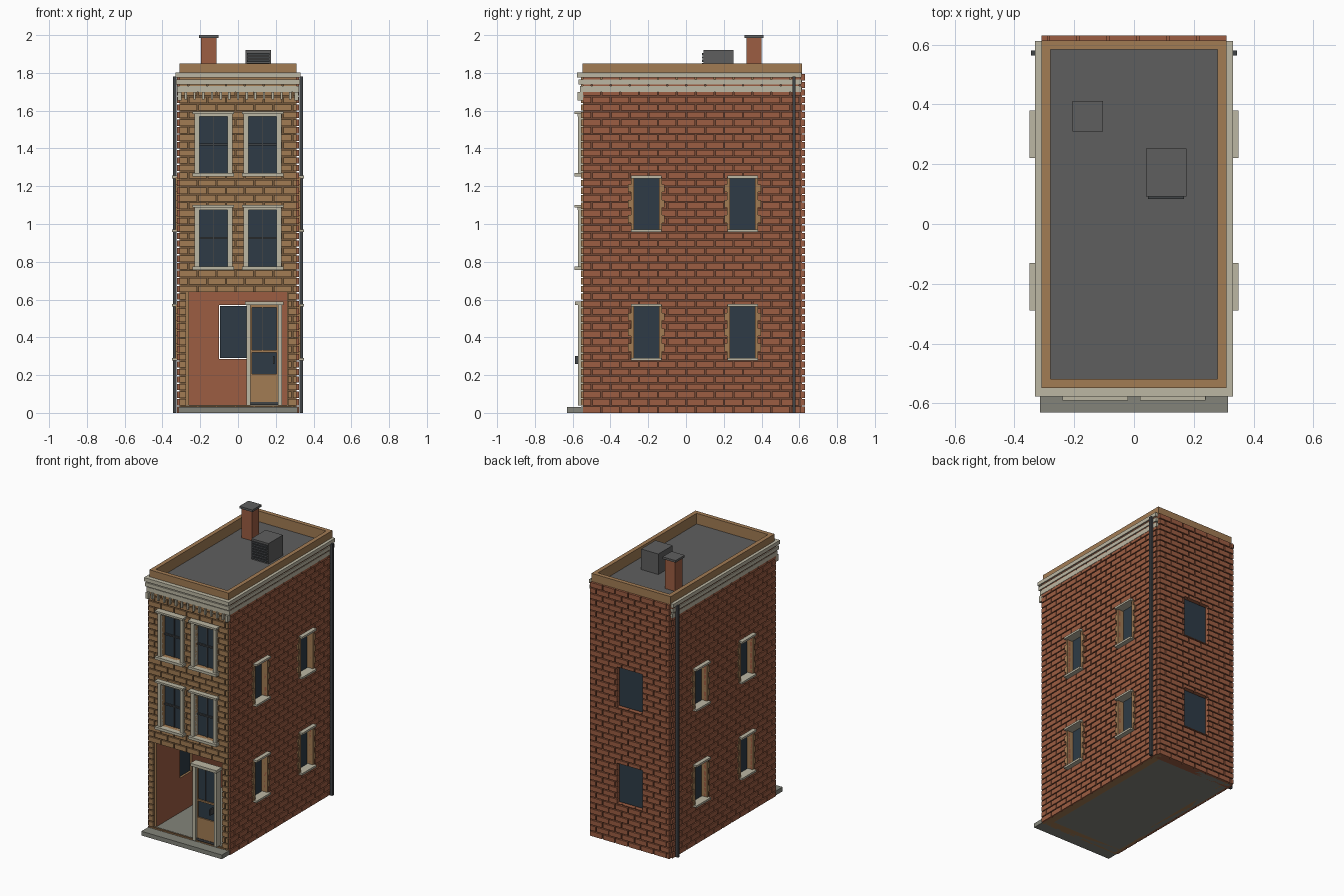
import bpy
import bmesh
from math import radians
from mathutils import Matrix, Vector

if "Cube" in bpy.data.objects:
    bpy.data.objects.remove(bpy.data.objects["Cube"])


def material(name, code):
    rgb = [int(code[i:i + 2], 16) / 255 for i in (0, 2, 4)]
    col = [c / 12.92 if c < 0.04 else ((c + 0.055) / 1.055) ** 2.4 for c in rgb] + [1]
    m = bpy.data.materials.new(name)
    m.use_nodes = True
    m.diffuse_color = col
    m.node_tree.nodes["Principled BSDF"].inputs["Base Color"].default_value = col
    return m


RED = material("red_brick", "9c5d42")
TAN = material("tan_brick", "a27c54")
STONE = material("pale_stone", "bcb7a3")
ROOF = material("roof_grey", "5f5f5f")
GLASS = material("dark_glass", "2e3b46")
METAL = material("dark_metal", "404346")
MORTAR = material("red_mortar", "714735")
MORTAR_TAN = material("tan_mortar", "75593c")
CONCRETE = material("concrete", "83847a")

# Wall frames: local (along wall, up, outward) to world
UPRIGHT = Matrix(((1, 0, 0, 0), (0, 0, -1, 0), (0, 1, 0, 0), (0, 0, 0, 1)))
FRONT = UPRIGHT
SIDE = Matrix.Rotation(radians(90), 4, 'Z') @ UPRIGHT
BACK = Matrix.Rotation(radians(180), 4, 'Z') @ UPRIGHT
WORLD = Matrix.Identity(4)


def finish(name, bm, mats, mirror=False):
    me = bpy.data.meshes.new(name)
    bm.to_mesh(me)
    bm.free()
    for m in mats:
        me.materials.append(m)
    ob = bpy.data.objects.new(name, me)
    bpy.context.collection.objects.link(ob)
    return ob


def mirrored(ob):
    ob.modifiers.new("Mirror", 'MIRROR').use_mirror_merge = False


def boxes(name, mat, spans, frame=WORLD, mirror=False):
    """Each span is (a0, a1, b0, b1, c0, c1) in the frame's axes."""
    bm = bmesh.new()
    for a0, a1, b0, b1, c0, c1 in spans:
        size = Matrix.Diagonal((a1 - a0, b1 - b0, c1 - c0, 1))
        mid = Matrix.Translation(((a0 + a1) / 2, (b0 + b1) / 2, (c0 + c1) / 2))
        bmesh.ops.create_cube(bm, size=1, matrix=frame @ mid @ size)
    ob = finish(name, bm, [mat])
    if mirror:
        mirrored(ob)


def wall(name, frame, u0, u1, top, out, holes, mats, mirror=False):
    """Slab with rectangular openings: outside, inside and reveal materials."""
    us = sorted({u0, u1, *[h[0] for h in holes], *[h[1] for h in holes]})
    zs = sorted({0, top, *[h[2] for h in holes], *[h[3] for h in holes]})
    bm = bmesh.new()
    grid = {(u, z): bm.verts.new(frame @ Vector((u, z, out))) for u in us for z in zs}
    for a, b in zip(us, us[1:]):
        for c, d in zip(zs, zs[1:]):
            if not any(h[0] <= a < h[1] and h[2] <= c < h[3] for h in holes):
                bm.faces.new([grid[a, c], grid[b, c], grid[b, d], grid[a, d]])
    ob = finish(name, bm, mats)
    sol = ob.modifiers.new("Thickness", 'SOLIDIFY')
    sol.thickness, sol.offset = 0.05, -1
    sol.material_offset, sol.material_offset_rim = 1, 2
    if mirror:
        mirrored(ob)


def subtract(rects, hole):
    h0, h1, k0, k1 = hole
    for a, b, c, d in rects:
        if b <= h0 or a >= h1 or d <= k0 or c >= k1:
            yield a, b, c, d
            continue
        lo, hi = max(a, h0), min(b, h1)
        for r in ((a, h0, c, d), (h1, b, c, d), (lo, hi, c, k0), (lo, hi, k1, d)):
            if r[1] - r[0] > 0.004 and r[3] - r[2] > 0.004:
                yield r


def bricks(name, mat, frame, u0, u1, top, out, proud, holes, mirror=False):
    """Running bond laid around the openings."""
    length, course, joint = 0.1, 0.04, 0.007
    spans = []
    for row in range(round(top / course)):
        z = row * course
        u = u0 - (length / 2 if row % 2 else 0)
        while u < u1 - joint:
            a, b = max(u, u0), min(u + length - joint, u1)
            rects = [(a, b, z, z + course - joint)] if b - a > 0.004 else []
            for h in holes:
                rects = list(subtract(rects, h))
            spans += [(*r, out - 0.005, out + proud) for r in rects]
            u += length
    boxes(name, mat, spans, frame, mirror)


def ring(name, mat, x, y0, y1, t, z0, z1, back):
    spans = [(-x, x, y0, y0 + t, z0, z1)]
    spans += [(s - t / 2, s + t / 2, y0, y1, z0, z1) for s in (t / 2 - x, x - t / 2)]
    if back:
        spans.append((-x, x, y1 - t, y1, z0, z1))
    boxes(name, mat, spans)


FLOORS = (0.285, 0.965)
side_holes = [(y - 0.066, y + 0.066, z, z + 0.285) for y in (-0.21, 0.30) for z in FLOORS]
back_holes = [(-0.1, 0.1, z, z + 0.285) for z in FLOORS]
front_holes = [(x - 0.075, x + 0.075, z, z + 0.3) for x in (-0.13, 0.13) for z in (0.775, 1.27)]
shop = (-0.275, 0.265, 0.04, 0.64)

# Walls with openings, stopping under the roof
wall("front_wall", FRONT, -0.305, 0.305, 1.757, 0.545, front_holes + [shop], [MORTAR_TAN, RED, TAN])
wall("back_wall", BACK, -0.305, 0.305, 1.757, 0.615, back_holes, [MORTAR, RED, RED])
wall("side_wall", SIDE, -0.54, 0.61, 1.757, 0.31, side_holes, [MORTAR, RED, TAN], True)

# Brick facing
bricks("front_bricks", TAN, FRONT, -0.31, 0.31, 1.8, 0.545, 0.01, front_holes + [shop])
bricks("back_bricks", RED, BACK, -0.31, 0.31, 1.8, 0.615, 0.015, back_holes)
bricks("side_bricks", RED, SIDE, -0.545, 0.61, 1.8, 0.31, 0.012, side_holes, True)

# Floor slab and pavement step
boxes("shop_floor", CONCRETE, [(-0.304, 0.304, -0.544, 0.612, -0.0, 0.042)])
boxes("pavement_step", CONCRETE, [(-0.315, 0.315, -0.63, -0.545, 0, 0.03)])

# Side windows: panes, toothed jambs, sills and lintels
boxes("side_panes", GLASS, [(*h, 0.275, 0.285) for h in side_holes], SIDE, True)
jambs, ledges = [], []
for a, b, c, d in side_holes:
    step = (d - c) / 7
    for i in range(7):
        w = 0.03 if i % 2 else 0.016
        z = c + i * step
        jambs += [(a - w, a, z, z + step, 0.3, 0.33), (b, b + w, z, z + step, 0.3, 0.33)]
    ledges += [(a - 0.014, b + 0.014, z - 0.008, z + 0.006, 0.29, 0.35) for z in (c, d)]
boxes("side_jambs", TAN, jambs, SIDE, True)
boxes("side_sills_and_lintels", STONE, ledges, SIDE, True)

# Back panes sit loose in their openings
boxes("back_panes", GLASS, [(a + 0.005, b - 0.005, c + 0.005, d - 0.005, 0.6, 0.608)
                            for a, b, c, d in back_holes], BACK)

# Front windows: panes, glazing bars, stone surrounds
boxes("front_panes", GLASS, [(*h, 0.515, 0.525) for h in front_holes], FRONT)
bars, surround = [], []
for a, b, c, d in front_holes:
    m, h = (a + b) / 2, (c + d) / 2
    bars += [(a, b, h - 0.005, h + 0.005, 0.52, 0.537), (m - 0.003, m + 0.003, c, d, 0.52, 0.532)]
    surround += [(a - 0.025, a, c, d, 0.53, 0.572), (b, b + 0.025, c, d, 0.53, 0.572)]
    surround += [(a - 0.035, b + 0.035, c - 0.018, c, 0.53, 0.59)]
    surround += [(a - 0.025, b + 0.025, d, d + 0.012, 0.53, 0.575)]
    surround += [(a - 0.035, b + 0.035, d + 0.012, d + 0.025, 0.53, 0.59)]
boxes("front_glazing_bars", METAL, bars, FRONT)
boxes("front_window_surrounds", STONE, surround, FRONT)

# Shop door with stone frame
boxes("door_frame", STONE, [(0.045, 0.067, 0.04, 0.575, 0.525, 0.572),
                            (0.212, 0.234, 0.04, 0.575, 0.525, 0.572),
                            (0.038, 0.241, 0.57, 0.59, 0.525, 0.588)], FRONT)
boxes("door_glass", GLASS, [(0.067, 0.212, 0.2, 0.57, 0.54, 0.546)], FRONT)
boxes("door_leaf", TAN, [(0.067, 0.212, 0.058, 0.205, 0.535, 0.555),
                         (0.067, 0.212, 0.32, 0.332, 0.535, 0.555),
                         (0.067, 0.212, 0.558, 0.57, 0.535, 0.555),
                         (0.067, 0.075, 0.2, 0.57, 0.535, 0.555),
                         (0.204, 0.212, 0.2, 0.57, 0.535, 0.555)], FRONT)
boxes("door_glazing_bar", METAL, [(0.127, 0.132, 0.332, 0.56, 0.535, 0.552)], FRONT)
boxes("door_threshold", METAL, [(0.067, 0.212, 0.042, 0.058, 0.53, 0.558)], FRONT)
boxes("door_handle", METAL, [(0.185, 0.194, 0.26, 0.3, 0.545, 0.588)], FRONT)

# Cornice steps with brick between, and brackets
for i, (x, y, z, h) in enumerate([(0.324, -0.56, 1.7, 0.03), (0.328, -0.57, 1.738, 0.026),
                                  (0.331, -0.578, 1.775, 0.026)]):
    ring(f"cornice_step_{i}", STONE, x, y, 0.612, 0.03, z, z + h, False)
boxes("cornice_brackets", STONE, [(x * 0.046 - 0.006, x * 0.046 + 0.006, 1.658, 1.7, 0.54, 0.568)
                                  for x in range(-6, 7)], FRONT)
boxes("cornice_end_bracket", STONE, [(0.3, 0.32, 1.655, 1.7, 0.54, 0.575)], FRONT, True)

# Parapet and roof
ring("parapet", TAN, 0.31, -0.548, 0.614, 0.03, 1.758, 1.85, True)
boxes("roof", ROOF, [(-0.29, 0.29, -0.53, 0.6, 1.758, 1.775)])

# Chimney
boxes("chimney", RED, [(-0.195, -0.115, 0.32, 0.4, 1.77, 1.986)])
boxes("chimney_cap", ROOF, [(-0.206, -0.104, 0.309, 0.411, 1.985, 2)])

# Roof vent with louvres
boxes("vent_box", ROOF, [(0.04, 0.175, 0.092, 0.252, 1.77, 1.92)])
boxes("vent_louvres", METAL, [(0.047, 0.168, 0.084, 0.093, 1.785 + i * 0.018, 1.798 + i * 0.018)
                              for i in range(7)])

# Square downpipes near the back corners
boxes("downpipe", METAL, [(0.326, 0.344, 0.563, 0.581, 0, 1.78)], WORLD, True)
